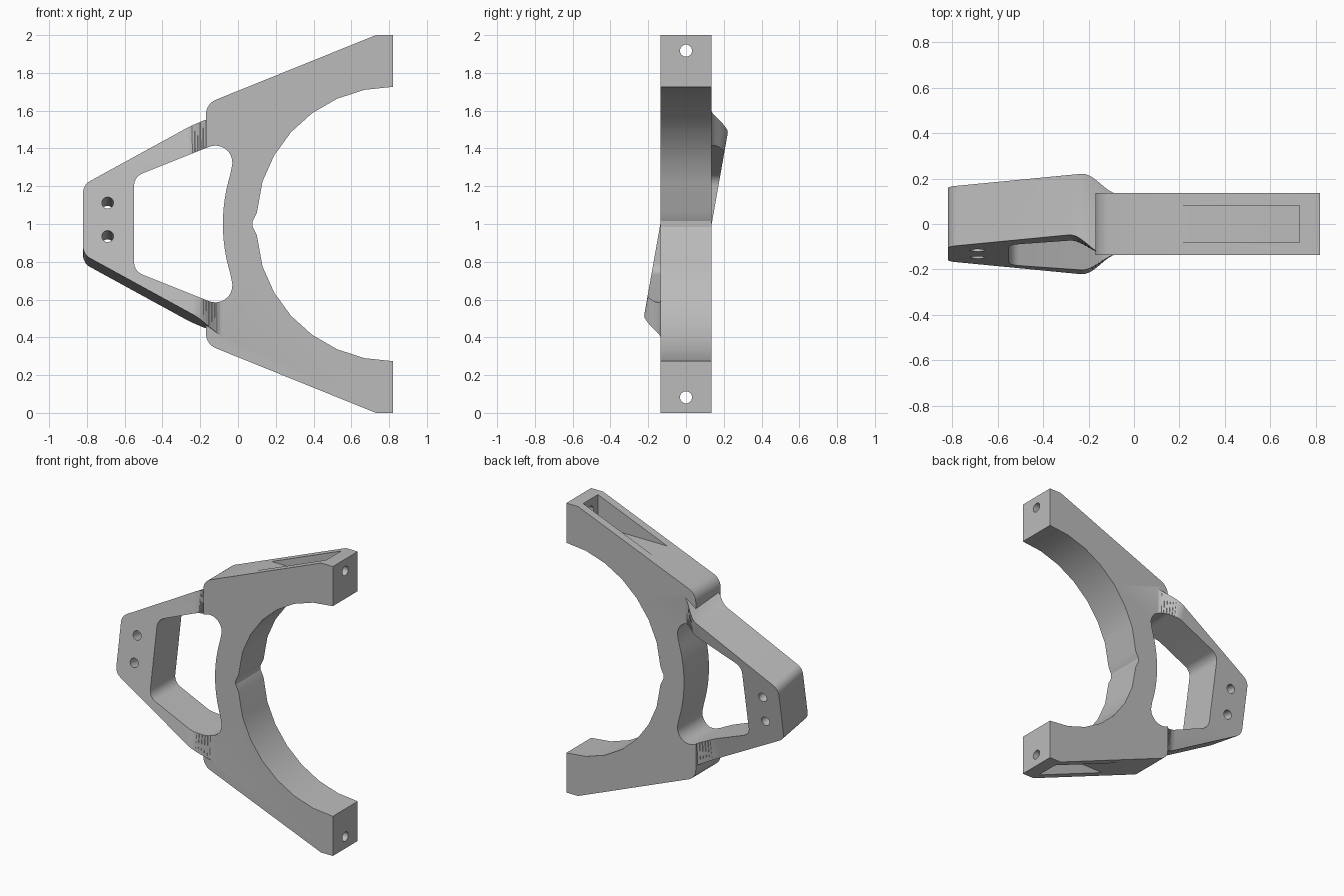
import bpy, bmesh, math
from mathutils import Vector, Matrix

if "Cube" in bpy.data.objects:
    bpy.data.objects.remove(bpy.data.objects["Cube"])

TILT = math.radians(10)
MID = 1.0  # height of the symmetry plane

grey = bpy.data.materials.new("plain grey")
grey.use_nodes = True
colour = (0.5, 0.5, 0.5, 1)
grey.diffuse_color = colour
grey.node_tree.nodes["Principled BSDF"].inputs["Base Color"].default_value = colour


def arc(cx, cz, r, start, end, steps):
    """Points on an arc, angles in degrees."""
    angles = [math.radians(start + (end - start) * i / steps) for i in range(steps + 1)]
    return [(cx + r * math.cos(a), cz + r * math.sin(a)) for a in angles]


def fillet(prev, corner, nxt, r, steps=7):
    """Rounded replacement for one profile corner."""
    p, c, n = Vector(prev), Vector(corner), Vector(nxt)
    u, v = (p - c).normalized(), (n - c).normalized()
    half = u.angle(v) / 2
    centre = c + (u + v).normalized() * (r / math.sin(half))
    a = c + u * (r / math.tan(half)) - centre
    b = c + v * (r / math.tan(half)) - centre
    return [tuple(centre + a.lerp(b, i / steps).normalized() * r) for i in range(steps + 1)]


def mirrored(half):
    """Close an upper half profile with its reflection below."""
    return half + [(x, -z) for x, z in reversed(half) if abs(z) > 1e-6]


def make_object(name, bm):
    bmesh.ops.recalc_face_normals(bm, faces=bm.faces[:])
    mesh = bpy.data.meshes.new(name)
    bm.to_mesh(mesh)
    bm.free()
    mesh.materials.append(grey)
    obj = bpy.data.objects.new(name, mesh)
    bpy.context.collection.objects.link(obj)
    obj.location.z = MID
    return obj


def prism(points, depth):
    """Profile in x and z, extruded to both sides in y."""
    bm = bmesh.new()
    face = bm.faces.new([bm.verts.new((x, -depth, z)) for x, z in points])
    new = bmesh.ops.extrude_face_region(bm, geom=[face])["geom"]
    verts = [g for g in new if isinstance(g, bmesh.types.BMVert)]
    bmesh.ops.translate(bm, verts=verts, vec=(0, 2 * depth, 0))
    return bm


def rod(name, place, r, length):
    bm = bmesh.new()
    bmesh.ops.create_cone(bm, cap_ends=True, segments=24, radius1=r, radius2=r,
                          depth=length, matrix=place)
    return make_object(name, bm)


def combine(target, other, operation):
    mod = target.modifiers.new("combine", 'BOOLEAN')
    mod.operation, mod.solver, mod.object = operation, 'EXACT', other
    bpy.context.view_layer.objects.active = target
    bpy.ops.object.modifier_apply(modifier=mod.name)
    bpy.data.objects.remove(other)


# Forked body: faceted round mouth with a small notch, sloping outer edges
def arm_top(x):
    return 1.0 - 0.404 * (0.73 - x)

corner = (-0.17, arm_top(-0.17))
body_half = [(-0.17, 0)] + fillet((-0.17, 0), corner, (0.73, 1), 0.085)
body_half += [(0.73, 1.0), (0.82, 1.0)]
body_half += arc(0.82, 0, 0.726, 90, 174, 7)[:-1] + [(0.1, 0.06), (0.078, 0.015)]
bracket = make_object("forked_bracket", prism(mirrored(body_half), 0.136))

# Twisted handle: tapered slab, tilted about x and blending into the body
handle_corner, handle_end = (-0.82, 0.187), (-0.05, 0.615)
handle_half = fillet((-0.82, 0), handle_corner, handle_end, 0.07) + [handle_end]
bm = prism(mirrored(handle_half), 0.134)
cuts = [((0, 0, 0), (0, 0, 1))]
cuts += [((-0.29 + 0.015 * i, 0, 0), (1, 0, 0)) for i in range(16)]
for co, no in cuts:
    bmesh.ops.bisect_plane(bm, geom=bm.verts[:] + bm.edges[:] + bm.faces[:],
                           plane_co=co, plane_no=no)
for v in bm.verts:
    side = 1 if v.co.y * v.co.z > 0 else -1
    t = min(max((v.co.x - 0.027 * side + 0.26) / 0.16, 0), 1)
    v.co.rotate(Matrix.Rotation(-TILT * (1 - t * t * (3 - 2 * t)), 3, 'X'))
bmesh.ops.triangulate(bm, faces=bm.faces[:])
combine(bracket, make_object("handle", bm), 'UNION')

# Window between handle and body
slope_end = arc(-0.12, 0.325, 0.09, 112, -15, 12)
window_half = fillet((-0.55, 0), (-0.55, 0.25), slope_end[0], 0.07) + slope_end
window_half += arc(0.82, 0, 0.9, 163, 180, 6)
combine(bracket, make_object("window_cutter", prism(mirrored(window_half), 0.5)), 'DIFFERENCE')

# Two screw holes through the handle, square to its tilt
for z in (-0.09, 0.09):
    turn = Matrix.Rotation(-TILT, 4, 'X')
    place = turn @ Matrix.Translation((-0.69, 0, z)) @ Matrix.Rotation(math.pi / 2, 4, 'X')
    combine(bracket, rod("screw_hole_cutter", place, 0.031, 0.8), 'DIFFERENCE')

# Wedge pocket and screw hole at the tip of each arm
for s in (1, -1):
    floor = arm_top(0.2)
    pocket = [(0.2, floor * s), (0.73, floor * s), (0.73, 1.1 * s), (0.2, 1.1 * s)]
    combine(bracket, make_object("pocket_cutter", prism(pocket, 0.081)), 'DIFFERENCE')
    place = Matrix.Translation((0.78, 0, 0.918 * s)) @ Matrix.Rotation(math.pi / 2, 4, 'Y')
    combine(bracket, rod("tip_hole_cutter", place, 0.032, 0.2), 'DIFFERENCE')

# Smooth rounded surfaces, crisp edges
bpy.ops.object.select_all(action='DESELECT')
bracket.select_set(True)
bpy.context.view_layer.objects.active = bracket
bpy.ops.object.shade_smooth_by_angle(angle=math.radians(25))
